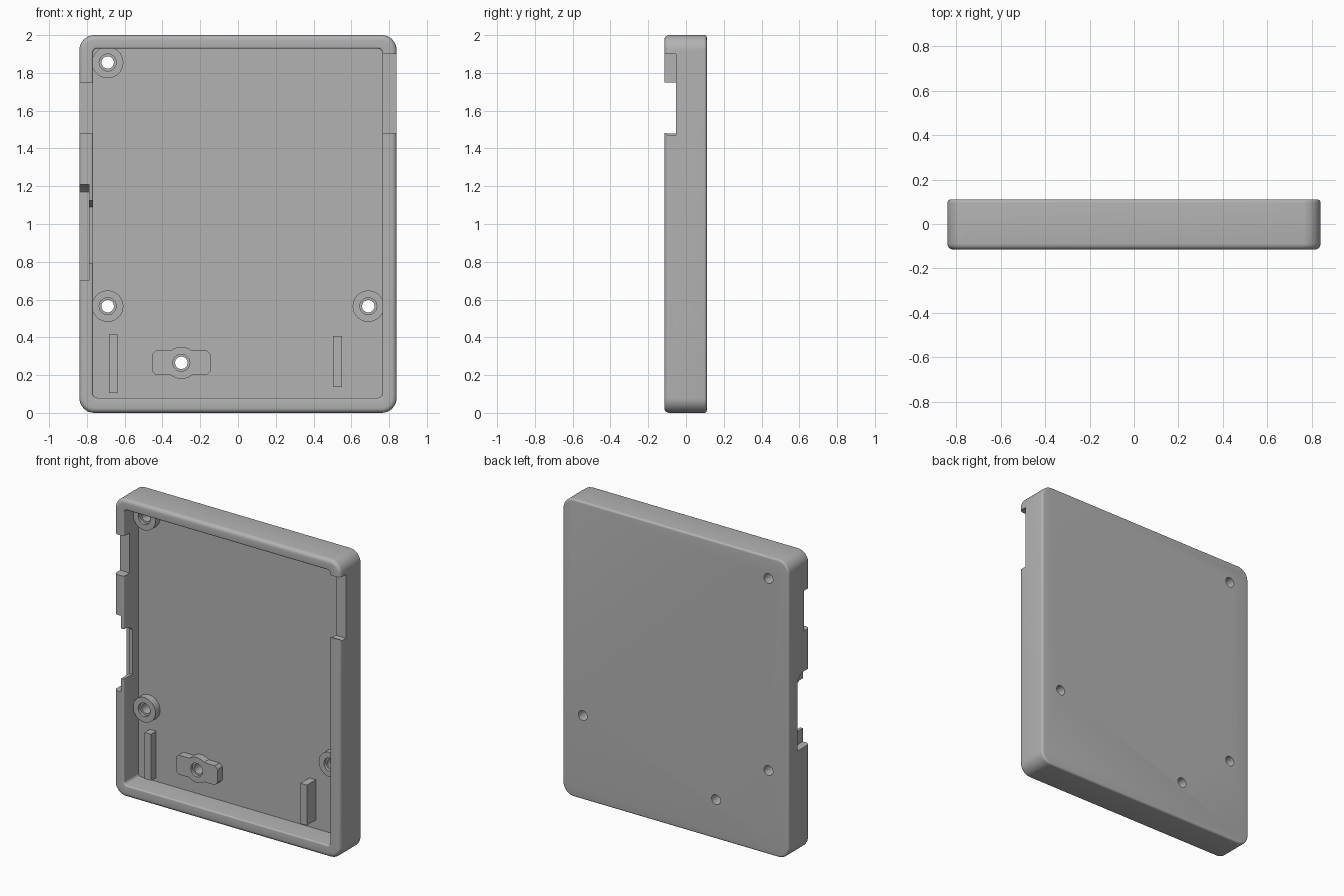
import bpy, bmesh
from math import sin, cos, pi, radians

cube = bpy.data.objects.get("Cube")
if cube:
    bpy.data.objects.remove(cube)

grey = bpy.data.materials.new("plain grey")
grey.use_nodes = True
GREY = (0.45, 0.45, 0.45, 1)
grey.diffuse_color = GREY
grey.node_tree.nodes["Principled BSDF"].inputs["Base Color"].default_value = GREY

BACK, FLOOR, RIM = 0.11, 0.04, -0.115
BOSS_FRONT = -0.01


def finish(name, bm):
    bmesh.ops.recalc_face_normals(bm, faces=bm.faces)
    mesh = bpy.data.meshes.new(name)
    bm.to_mesh(mesh)
    bm.free()
    mesh.materials.append(grey)
    obj = bpy.data.objects.new(name, mesh)
    bpy.context.collection.objects.link(obj)
    return obj


def loft(name, rings):
    """Closed solid through rings with equal point counts."""
    bm = bmesh.new()
    loops = [[bm.verts.new(p) for p in ring] for ring in rings]
    for a, b in zip(loops, loops[1:]):
        n = len(a)
        for i in range(n):
            j = (i + 1) % n
            bm.faces.new((a[i], a[j], b[j], b[i]))
    bm.faces.new(loops[0])
    bm.faces.new(loops[-1])
    return finish(name, bm)


def prism_y(name, pts, y0, y1):
    return loft(name, [[(x, y, z) for x, z in pts] for y in (y0, y1)])


def prism_x(name, pts, x0, x1):
    return loft(name, [[(x, y, z) for y, z in pts] for x in (x0, x1)])


def arc(cx, cz, r, start, end, steps):
    angles = [radians(start + (end - start) * i / steps) for i in range(steps + 1)]
    return [(cx + r * cos(a), cz + r * sin(a)) for a in angles]


def circle(cx, cz, r, n=40):
    return arc(cx, cz, r, 0, 360, n)[:-1]


def rounded_rect(x0, x1, z0, z1, r, steps=8):
    corners = ((x1 - r, z1 - r), (x0 + r, z1 - r), (x0 + r, z0 + r), (x1 - r, z0 + r))
    return [p for i, (x, z) in enumerate(corners)
            for p in arc(x, z, r, i * 90, i * 90 + 90, steps)]


def box(x0, x1, z0, z1):
    return [(x0, z0), (x1, z0), (x1, z1), (x0, z1)]


def cut(obj, cutters):
    for c in cutters:
        mod = obj.modifiers.new("cut", "BOOLEAN")
        mod.operation, mod.solver, mod.object = "DIFFERENCE", "EXACT", c
        bpy.context.view_layer.objects.active = obj
        bpy.ops.object.modifier_apply(modifier=mod.name)


# Tray: outer wall with rounded rim, inner wall, floor
def outer_ring(inset, y):
    pts = rounded_rect(-0.84 + inset, 0.84 - inset, inset, 2 - inset, 0.08 - inset)
    return [(x, y, z) for x, z in pts]


def inner_ring(grow, y):
    pts = rounded_rect(-0.768 - grow, 0.764 + grow, 0.08 - grow, 1.928 + grow, 0.022 + grow)
    return [(x, y, z) for x, z in pts]


quarter = [i * pi / 10 for i in range(6)]
R_BACK, R_RIM, R_IN = 0.014, 0.026, 0.01
rings = [outer_ring(R_BACK * (1 - sin(a)), BACK - R_BACK * (1 - cos(a))) for a in quarter]
rings += [outer_ring(R_RIM * (1 - cos(a)), RIM + R_RIM * (1 - sin(a))) for a in quarter]
rings += [inner_ring(R_IN * (1 - sin(a)), RIM + R_IN * (1 - cos(a))) for a in quarter]
rings.append(inner_ring(0, FLOOR))
tray = loft("tray", rings)

# Openings in the side walls
OUT = -0.2
cutters = [
    prism_x("left_opening", [(OUT, 1.49), (-0.107, 1.482), (-0.1, 1.472), (-0.053, 1.472),
                             (-0.053, 1.9), (OUT, 1.9)], 0.74, 0.9),
    prism_x("right_opening", box(OUT, -0.053, 1.48, 1.75), -0.9, -0.74),
    prism_x("port_outer", [(OUT, 0.7), (0.015, 0.7), (0.015, 1.17), (-0.01, 1.195),
                           (-0.04, 1.21), (OUT, 1.21)], -0.9, -0.788),
    prism_x("port_inner", [(OUT, 0.79), (-0.025, 0.79), (-0.025, 1.09), (-0.05, 1.11),
                           (-0.08, 1.125), (OUT, 1.125)], -0.8, -0.74),
]
cut(tray, cutters)

# Screw bosses and the mounting plate, each with a drilled hole
bosses = {"top_right_boss": (-0.69, 1.855), "lower_right_boss": (-0.69, 0.565),
          "lower_left_boss": (0.69, 0.565)}
PX, PZ = -0.3, 0.265
parts = [(prism_y(name, circle(x, z, 0.083), FLOOR + 0.02, BOSS_FRONT), x, z)
         for name, (x, z) in bosses.items()]

half = [(0.155, -0.045), (0.135, -0.065), (0.155, 0.045), (0.135, 0.065)]
outline = [(PX + half[0][0], PZ + half[0][1]), (PX + half[2][0], PZ + half[2][1]),
           (PX + half[3][0], PZ + half[3][1])]
outline += arc(PX, PZ, 0.085, 50, 130, 10)
outline += [(PX - x, PZ - z) for x, z in (half[1], half[0], half[2], half[3])]
outline += arc(PX, PZ, 0.085, 230, 310, 10)
outline.append((PX + half[1][0], PZ + half[1][1]))
parts.append((prism_y("mounting_plate", outline, FLOOR + 0.02, BOSS_FRONT), PX, PZ))

for part, x, z in parts:
    hole = prism_y("hole", circle(x, z, 0.033, 24), -0.1, 0.2)
    recess = prism_y("recess", circle(x, z, 0.045, 24), -0.1, 0.01)
    cut(part, [recess, hole])
    cut(tray, [hole])
    cutters += [hole, recess]

for c in cutters:
    bpy.data.objects.remove(c)

# Support ribs on the floor
prism_y("right_rib", box(-0.683, -0.637, 0.105, 0.417), FLOOR + 0.02, -0.015)
prism_y("left_rib", box(0.502, 0.55, 0.137, 0.408), FLOOR + 0.02, -0.055)

# Smooth shading on the rounded edges
for obj in bpy.data.objects:
    if obj.type == "MESH":
        bpy.ops.object.select_all(action="DESELECT")
        obj.select_set(True)
        bpy.context.view_layer.objects.active = obj
        bpy.ops.object.shade_smooth_by_angle(angle=radians(30))
